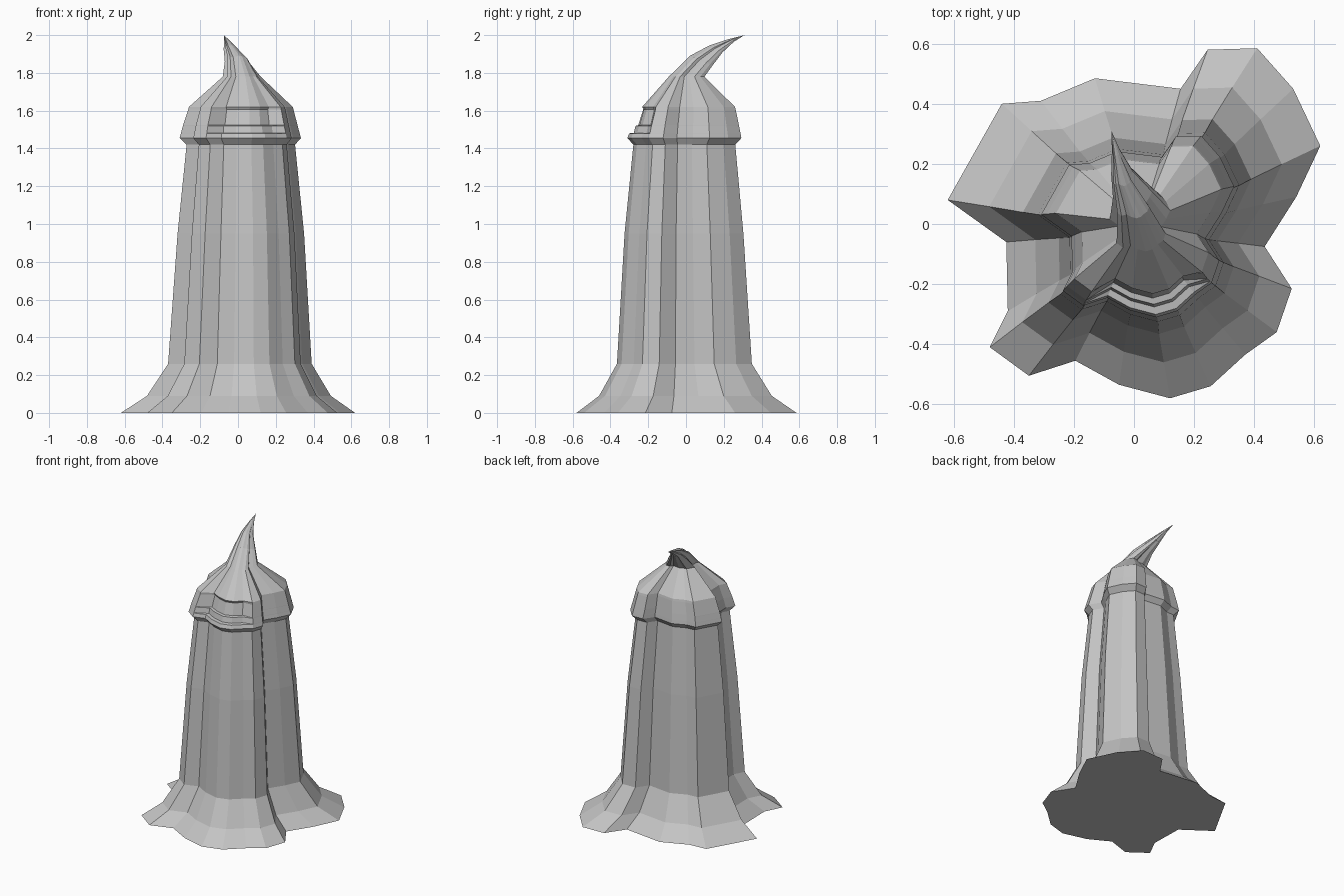
import bpy
import bmesh

cube = bpy.data.objects.get("Cube")
if cube:
    bpy.data.objects.remove(cube, do_unlink=True)

# Single stone colour
stone = bpy.data.materials.new("grey_stone")
stone.use_nodes = True
colour = (0.55, 0.55, 0.55, 1)
stone.diffuse_color = colour
stone.node_tree.nodes["Principled BSDF"].inputs["Base Color"].default_value = colour

# Folded hem outline, counterclockwise
hem = [(.62, .26), (.53, .45), (.41, .585), (.245, .58), (.155, .45), (-.13, .485),
       (-.31, .41), (-.44, .40), (-.62, .08), (-.425, -.06), (-.42, -.29),
       (-.48, -.41), (-.35, -.505), (-.195, -.455), (-.05, -.535), (.12, -.58),
       (.255, -.54), (.37, -.435), (.475, -.36), (.525, -.215), (.435, -.075), (.54, .09)]
face_columns = range(13, 18)

# Rings: height, scale, scale of the face opening, centre x, centre y, tilt
rings = [
    (0, 1, 1, 0, 0, 0),
    (.09, .785, .785, .005, -.005, 0),
    (.26, .613, .613, .01, -.01, 0),
    (.95, .54, .54, .015, -.012, 0),
    (1.42, .463, .463, .015, -.01, 0),
    (1.455, .518, .518, .012, -.01, 0),
    # Stepped face opening
    (1.48, .507, .505, .012, -.008, 0),
    (1.483, .506, .462, .012, -.008, 0),
    (1.52, .49, .45, .012, -.006, 0),
    (1.523, .489, .415, .012, -.006, 0),
    (1.605, .45, .385, .015, 0, 0),
    (1.62, .443, .40, .015, 0, 0),
    # Curled hood point
    (1.78, .162, .162, .02, .003, 0),
    (1.865, .105, .105, -.005, .08, -.4),
    (1.928, .058, .058, -.04, .16, -.55),
    (1.972, .022, .022, -.06, .24, -.6),
]

bm = bmesh.new()
loops = []
for z, scale, face_scale, cx, cy, tilt in rings:
    loop = []
    for i, (x, y) in enumerate(hem):
        s = face_scale if i in face_columns else scale
        loop.append(bm.verts.new((cx + x * s, cy + y * s, z + tilt * y * s)))
    loops.append(loop)

# Skin, tip and closed base
count = len(hem)
for low, high in zip(loops, loops[1:]):
    for i in range(count):
        j = (i + 1) % count
        bm.faces.new((low[i], low[j], high[j], high[i]))
tip = bm.verts.new((-.075, .31, 2))
for i in range(count):
    bm.faces.new((loops[-1][i], loops[-1][(i + 1) % count], tip))
bm.faces.new(loops[0][::-1])
bmesh.ops.recalc_face_normals(bm, faces=bm.faces)

mesh = bpy.data.meshes.new("hooded_robe")
bm.to_mesh(mesh)
bm.free()
mesh.materials.append(stone)
robe = bpy.data.objects.new("hooded_robe", mesh)
bpy.context.collection.objects.link(robe)
